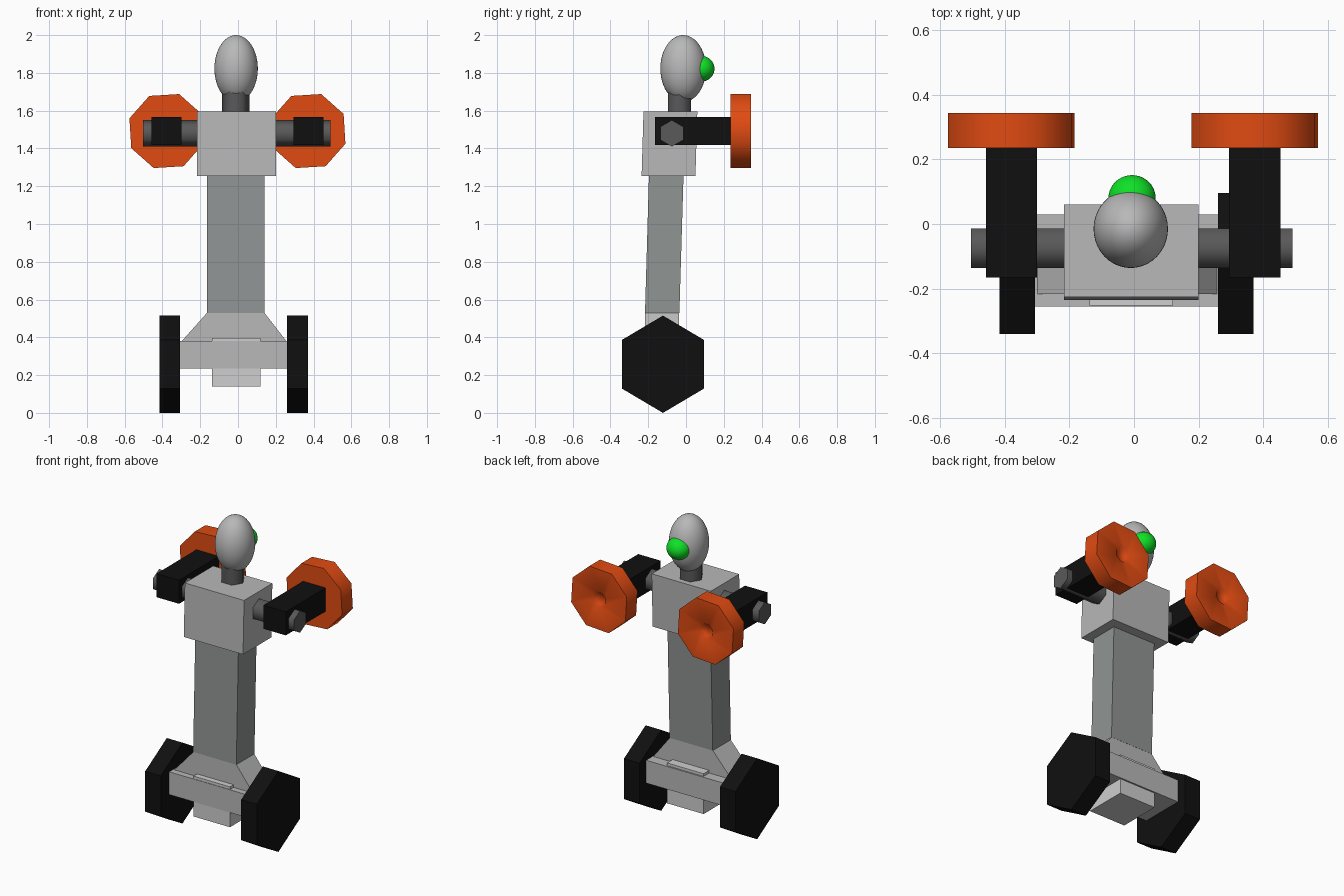
import bpy
import bmesh
from math import radians, pi, cos, sin

cube = bpy.data.objects.get("Cube")
if cube:
    bpy.data.objects.remove(cube, do_unlink=True)


def material(name, r, g, b):
    m = bpy.data.materials.new(name)
    m.use_nodes = True
    m.diffuse_color = (r, g, b, 1)
    m.node_tree.nodes["Principled BSDF"].inputs["Base Color"].default_value = (r, g, b, 1)
    return m


LIGHT = material("light grey", 0.48, 0.48, 0.48)
PALE = material("pale grey", 0.62, 0.62, 0.62)
STEEL = material("steel grey", 0.28, 0.3, 0.295)
DARK = material("dark grey", 0.1, 0.1, 0.1)
BLACK = material("black", 0.005, 0.005, 0.005)
ORANGE = material("orange", 0.75, 0.07, 0.006)
GREEN = material("green", 0.005, 0.75, 0.02)


def make(name, bm, mat, smooth_angle=None):
    """Turn a bmesh into a named, coloured object."""
    bmesh.ops.recalc_face_normals(bm, faces=bm.faces)
    me = bpy.data.meshes.new(name)
    bm.to_mesh(me)
    bm.free()
    me.materials.append(mat)
    ob = bpy.data.objects.new(name, me)
    bpy.context.collection.objects.link(ob)
    if smooth_angle:
        bpy.ops.object.select_all(action='DESELECT')
        ob.select_set(True)
        bpy.context.view_layer.objects.active = ob
        bpy.ops.object.shade_smooth_by_angle(angle=radians(smooth_angle))
    return ob


def loft(name, rings, mat, smooth_angle=None):
    """Skin rings of points and close both ends."""
    bm = bmesh.new()
    loops = [[bm.verts.new(p) for p in ring] for ring in rings]
    n = len(loops[0])
    for a, b in zip(loops, loops[1:]):
        for i in range(n):
            j = (i + 1) % n
            bm.faces.new((a[i], a[j], b[j], b[i]))
    bm.faces.new(loops[0])
    bm.faces.new(loops[-1])
    return make(name, bm, mat, smooth_angle)


def rect(x0, x1, y0, y1, z):
    return [(x0, y0, z), (x1, y0, z), (x1, y1, z), (x0, y1, z)]


def block(name, x, y, z, mat, top_x=None, top_y=None):
    """Box whose top rectangle may differ from its bottom one."""
    loft(name, [rect(*x, *y, z[0]), rect(*(top_x or x), *(top_y or y), z[1])], mat)


def polygon(n, ru, rv, cu, cv, start=0.0):
    return [(cu + ru * cos(start + 2 * pi * i / n),
             cv + rv * sin(start + 2 * pi * i / n)) for i in range(n)]


def x_prism(name, x0, x1, poly, mat, smooth_angle=None):
    loft(name, [[(x, u, v) for u, v in poly] for x in (x0, x1)], mat, smooth_angle)


def ellipsoid(name, centre, radii, mat):
    bm = bmesh.new()
    bmesh.ops.create_uvsphere(bm, u_segments=40, v_segments=24, radius=1)
    bmesh.ops.scale(bm, vec=radii, verts=bm.verts)
    bmesh.ops.translate(bm, vec=centre, verts=bm.verts)
    make(name, bm, mat, 60)


# Head, eye and neck
ellipsoid("head", (-0.01, -0.015, 1.823), (0.115, 0.121, 0.177), LIGHT)
ellipsoid("eye", (-0.006, 0.08, 1.822), (0.073, 0.071, 0.068), GREEN)
neck = polygon(6, 0.072, 0.07, -0.012, -0.035)
loft("neck", [[(x, y, z) for x, y in neck] for z in (1.58, 1.72)], DARK, 65)

# Torso and column
block("torso", (-0.217, 0.2), (-0.235, 0.05), (1.255, 1.595), LIGHT, top_y=(-0.225, 0.06))
block("column", (-0.164, 0.14), (-0.217, -0.035), (0.53, 1.26), STEEL, top_y=(-0.196, -0.013))

# Flared foot, axle bar and the battery box through it
block("flared_foot", (-0.302, 0.26), (-0.216, -0.036), (0.375, 0.53), LIGHT, top_x=(-0.164, 0.14))
block("axle_bar", (-0.308, 0.262), (-0.255, 0.03), (0.235, 0.38), LIGHT)
block("battery_box", (-0.138, 0.12), (-0.252, 0.02), (0.14, 0.397), PALE)

# Shoulder rod
x_prism("shoulder_rod", -0.503, 0.49, polygon(6, 0.07, 0.07, -0.075, 1.48, pi / 2), DARK, 65)

# Wheels, arms and hand discs on each side
for side, s in (("right", -1), ("left", 1)):
    wx = -0.023 + s * 0.338
    x_prism(side + "_wheel", wx - 0.055, wx + 0.055,
            polygon(6, 0.251, 0.2575, -0.122, 0.2575, pi / 2), BLACK)

    ax = -0.003 + s * 0.376
    block(side + "_arm", (ax - 0.079, ax + 0.079), (-0.165, 0.245), (1.417, 1.567), BLACK)

    # Disc with a shallow dimple in the outer face
    start = radians(22.5 + 3.5)
    rings = []
    for r, y in ((0.207, 0.235), (0.207, 0.343), (0.05, 0.343), (0.035, 0.325)):
        rings.append([(u, y, v) for u, v in polygon(8, r, r, ax, 1.492, start)])
    loft(side + "_hand_disc", rings, ORANGE, 55)
